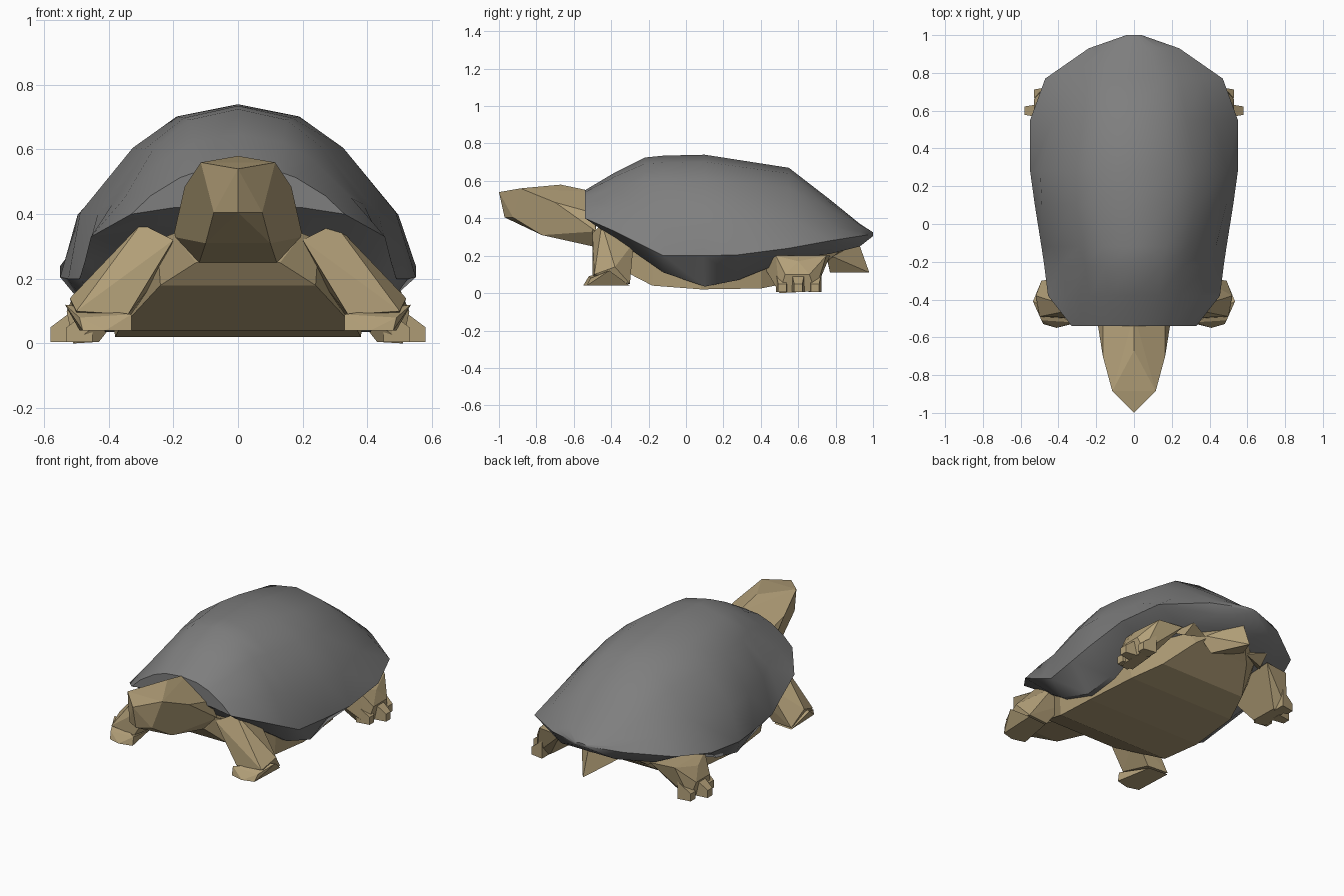
import bpy, bmesh, math

old = bpy.data.objects.get("Cube")
if old:
    bpy.data.objects.remove(old, do_unlink=True)


def material(name, rgb):
    m = bpy.data.materials.new(name)
    m.use_nodes = True
    m.diffuse_color = (*rgb, 1)
    m.node_tree.nodes["Principled BSDF"].inputs["Base Color"].default_value = (*rgb, 1)
    return m


shell_grey = material("shell grey", (0.21, 0.21, 0.21))
skin_tan = material("skin tan", (0.45, 0.35, 0.19))


def finish(bm, name, mat):
    bmesh.ops.recalc_face_normals(bm, faces=bm.faces)
    mesh = bpy.data.meshes.new(name)
    bm.to_mesh(mesh)
    bm.free()
    mesh.materials.append(mat)
    ob = bpy.data.objects.new(name, mesh)
    bpy.context.collection.objects.link(ob)
    return ob


def loft(name, stations, mat):
    """Skin symmetric sections; each is (y, half profile from top to bottom)."""
    bm = bmesh.new()
    rings = []
    for y, half in stations:
        pts = half + [(-x, z) for x, z in reversed(half) if x > 0]
        rings.append([bm.verts.new((x, y, z)) for x, z in pts])
    for a, b in zip(rings, rings[1:]):
        for i in range(len(a)):
            j = (i + 1) % len(a)
            bm.faces.new((a[i], a[j], b[j], b[i]))
    bm.faces.new(rings[0])
    bm.faces.new(rings[-1])
    return finish(bm, name, mat)


def hull(name, points, mat, side=1):
    bm = bmesh.new()
    for x, y, z in points:
        bm.verts.new((x * side, y, z))
    out = bmesh.ops.convex_hull(bm, input=bm.verts[:])
    loose = set(out["geom_interior"] + out["geom_unused"])
    bmesh.ops.delete(bm, geom=[v for v in loose if isinstance(v, bmesh.types.BMVert)],
                     context='VERTS')
    bmesh.ops.dissolve_limit(bm, angle_limit=math.radians(4), verts=bm.verts[:], edges=bm.edges[:])
    return finish(bm, name, mat)


def mirrored(half):
    return half + [(-x, y, z) for x, y, z in half if x > 0]


# Shell: dome profile scaled by half width, rim height and crown height, its
# shoulders by fullness; closed below by an inward tuck (inner x, inner z)
dome = [(0, 1), (.36, .93), (.62, .75), (.93, .38), (1, 0)]
shell_rows = [
    (-.54, .33, .40, .55, .20, .42, .88),
    (-.38, .455, .33, .645, .32, .29, .83),
    (-.22, .475, .25, .725, .38, .18, .88),
    (-.12, .49, .20, .735, .41, .11, .95),
    (.10, .525, .20, .74, .41, .035, 1),
    (.28, .55, .205, .712, .40, .07, .97),
    (.55, .55, .24, .67, .38, .18, .83),
    (.77, .47, .28, .50, .33, .21, .82),
    (.93, .24, .305, .37, .18, .25, .9),
    (1.0, .04, .315, .325, .03, .305, 1),
]
rows = []
for y, w, rim, top, ix, iz, full in shell_rows:
    half = [(fx * w * (full if fz else 1), rim + fz * (top - rim)) for fx, fz in dome]
    rows.append((y, half + [(ix, iz)]))
shell = loft("shell", rows, shell_grey)
bpy.ops.object.select_all(action='DESELECT')
shell.select_set(True)
bpy.context.view_layer.objects.active = shell
bpy.ops.object.shade_smooth_by_angle(angle=math.radians(42))

# Belly: chest collar, flat underside and tapering rump
belly_rows = [
    (-.50, .20, .34, .13, .25),
    (-.45, .25, .32, .24, .18),
    (-.18, .38, .20, .37, .04),
    (.08, .39, .10, .38, .02),
    (.40, .38, .14, .35, .025),
    (.58, .34, .20, .28, .06),
    (.74, .25, .23, .18, .16),
    (.84, .12, .25, .08, .22),
]
loft("belly", [(y, [(wt, zt), (wb, zb)]) for y, wt, zt, wb, zb in belly_rows], skin_tan)

# Head and neck, with a ridged crown
head_points = [
    (0, -1, .54), (0, -.67, .58), (0, -.48, .54), (0, -.97, .405),
    (.075, -.925, .405), (.115, -.885, .56), (.165, -.70, .485), (.165, -.50, .43),
    (.10, -.77, .31), (.12, -.50, .25), (.20, -.48, .33),
]
hull("head", mirrored(head_points), skin_tan)

# Tail: a pointed wedge hanging under the rear rim
tail_points = [(0, .93, .25), (0, .98, .11), (.10, .77, .11), (-.14, .75, .20), (.17, .75, .21)]
hull("tail", tail_points, skin_tan)

# Legs and feet, same on both sides
front_leg = [
    (.30, -.45, .37), (.20, -.50, .32), (.34, -.28, .27), (.25, -.29, .20),
    (.34, -.50, .09), (.36, -.31, .05), (.50, -.49, .10), (.49, -.30, .05), (.52, -.38, .14),
]
front_foot = [
    (.33, -.52, .09), (.33, -.53, .04), (.41, -.55, .04), (.48, -.53, .04), (.49, -.51, .08),
    (.535, -.41, .12), (.49, -.30, .04), (.37, -.31, .04),
]
rear_leg = [
    (.30, .40, .17), (.30, .77, .20), (.46, .48, .20), (.45, .75, .20),
    (.43, .50, .005), (.44, .66, .01), (.51, .50, 0), (.51, .69, .01),
    (.53, .53, .10), (.53, .66, .10), (.50, .60, .17),
]
toes = [(.53, .515), (.58, .60), (.53, .69)]
for side, word in ((1, "left"), (-1, "right")):
    hull("front_leg_" + word, front_leg, skin_tan, side)
    hull("front_foot_" + word, front_foot, skin_tan, side)
    hull("rear_leg_" + word, rear_leg, skin_tan, side)
    for n, (x, y) in enumerate(toes):
        toe = [(x + dx, y + dy * half, z) for dx, half, top in ((-.08, .035, .11), (0, .022, .05))
               for dy in (-1, 1) for z in (.005, top)]
        hull(f"rear_toe_{word}_{n + 1}", toe, skin_tan, side)
    # Loose skin fold between rear leg and tail
    fold = [(.12, .74, .22), (.32, .68, .20), (.26, .82, .22), (.27, .75, .17), (.14, .78, .19)]
    hull("rump_fold_" + word, fold, skin_tan, side)
